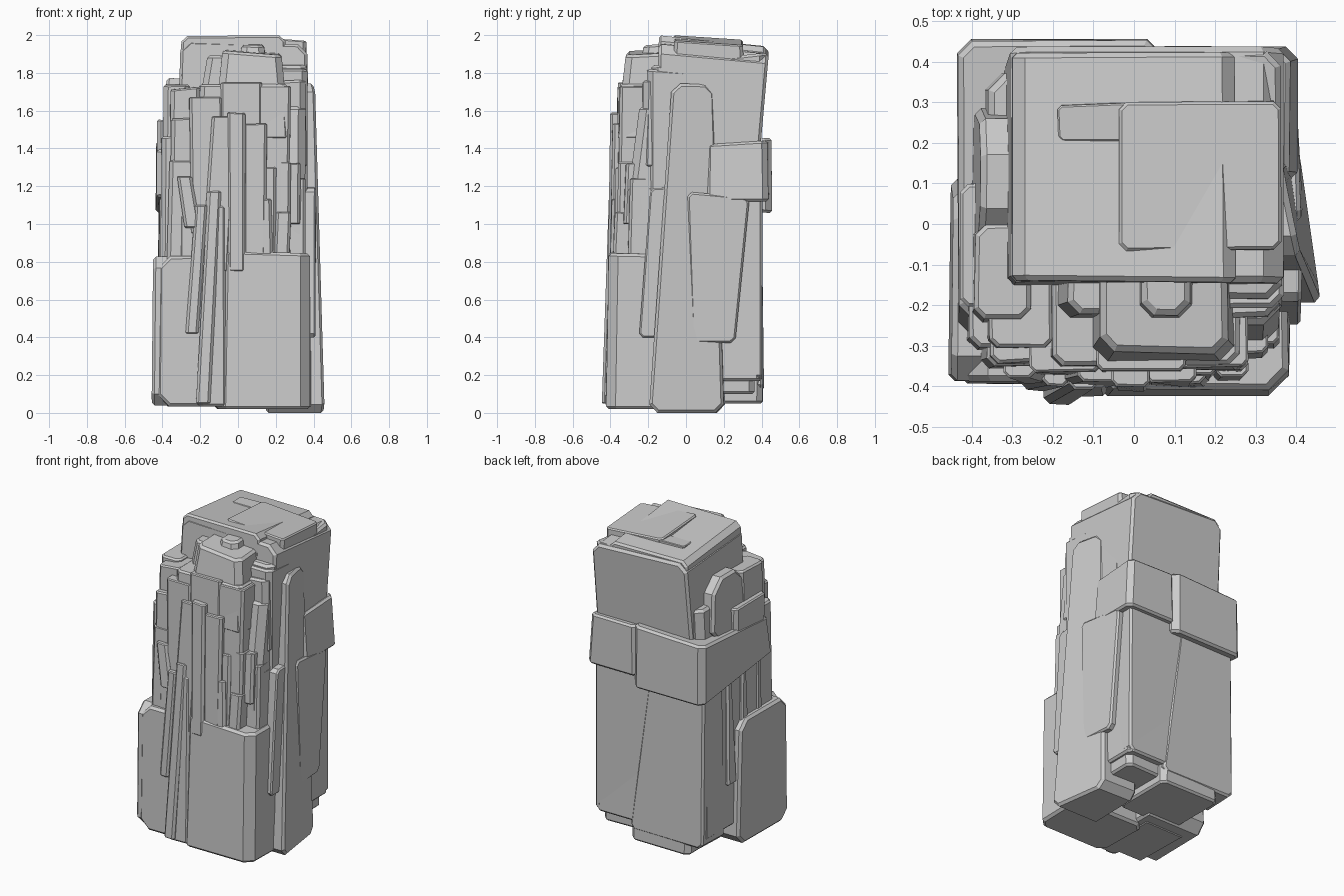
import bpy, bmesh, random

random.seed(4)


def block(name, x, y, z, bev=0.025, top=(0, 0, 0, 0), slope=(0, 0), jit=0.005,
          axis=2, skew=(0, 0), under=0.0):
    """Chamfered rock block. top = shifts of the x0, x1, y0, y1 sides at the top, slope = top tilt,
    axis = direction of the edges with the wide chamfer, skew = shift of x0, x1 at the back,
    under = tilt of the underside along y."""
    bm = bmesh.new()
    bmesh.ops.create_cube(bm, size=1)
    cx, cy = sum(x) / 2, sum(y) / 2
    wide = [e for e in bm.edges if abs((e.verts[0].co - e.verts[1].co)[axis]) > 0.5]
    for v in bm.verts:
        i, j, k = (int(c > 0) for c in v.co)
        px = x[i] + (top[i] if k else 0) + (skew[i] if j else 0)
        py = y[j] + (top[2 + j] if k else 0)
        pz = z[k] + (slope[0] * (px - cx) + slope[1] * (py - cy) if k else under * (py - cy))
        v.co = (px + random.uniform(-jit, jit), py + random.uniform(-jit, jit),
                pz + (random.uniform(-jit, jit) if k else 0))
    # wide chamfer along one axis, finer one on the remaining sharp rims
    bmesh.ops.bevel(bm, geom=wide, offset=bev, segments=1, affect='EDGES', clamp_overlap=True)
    bm.normal_update()
    rims = [e for e in bm.edges if len(e.link_faces) == 2 and abs(e.calc_face_angle(0)) > 1.1]
    bmesh.ops.bevel(bm, geom=rims, offset=min(bev * 0.4, 0.015), segments=1,
                    affect='EDGES', clamp_overlap=True)
    bmesh.ops.recalc_face_normals(bm, faces=bm.faces)
    me = bpy.data.meshes.new(name)
    bm.to_mesh(me)
    bm.free()
    ob = bpy.data.objects.new(name, me)
    bpy.context.collection.objects.link(ob)
    return ob


# central mass and feet
block("core_lower", (-0.41, 0.36), (-0.30, 0.40), (0.17, 1.20), 0.03, (0.01, 0, 0, -0.015))
block("core_upper", (-0.38, 0.355), (-0.31, 0.37), (1.10, 1.62), 0.04, (0.02, 0, 0.06, 0))
block("foot_back", (-0.30, 0.12), (0.0, 0.405), (0.05, 0.25), 0.03)
block("foot_side", (0.05, 0.34), (-0.1, 0.36), (0.10, 0.25), 0.03)
block("back_panel", (-0.41, 0.12), (0.2, 0.412), (0.12, 1.15), 0.03, (0.0, -0.14, 0, -0.01), axis=1)
block("back_panel_right", (0.0, 0.365), (0.2, 0.40), (0.17, 1.15), 0.03, (-0.03, 0, 0, 0), axis=1)

# large lower slabs
block("base_left", (-0.455, -0.05), (-0.385, 0.11), (0.04, 0.83), 0.06, (0.01, 0, 0.0, -0.03), axis=0)
block("base_front_left", (-0.43, -0.05), (-0.395, 0.0), (0.035, 0.83), 0.06, (0.008, 0, 0.005, 0), axis=1)
block("base_front_right", (-0.12, 0.385), (-0.42, -0.05), (0.02, 0.85), 0.05,
      (0.015, -0.005, 0.01, 0), (-0.03, 0), axis=2)
block("base_front_wedge", (-0.22, -0.05), (-0.425, -0.1), (0.035, 1.1), 0.03, (0.07, 0.0, 0.02, 0))
block("right_slab", (0.15, 0.458), (-0.195, 0.205), (0.0, 1.74), 0.045, (0, -0.045, 0.12, -0.06),
      axis=0, skew=(0, -0.05))
block("right_back_slab", (0.15, 0.42), (0.03, 0.26), (0.37, 1.16), 0.025, (0, -0.005, -0.02, 0.075),
      (0, -0.08), axis=0, skew=(0, -0.02))
block("right_thin_slab", (0.2, 0.405), (-0.25, -0.15), (0.40, 1.19), 0.02, (0, 0.005, 0.06, 0.06), axis=0)

# belt of blocks around the back
block("belt_left", (-0.435, 0.07), (-0.28, 0.454), (1.10, 1.42), 0.035, (0.005, 0, 0.05, 0),
      (0.02, 0.08), under=-0.12)
block("belt_right", (0.05, 0.40), (0.10, 0.434), (1.12, 1.43), 0.03, (0, -0.02, 0, 0), (0, 0.06))

# upper mass and cap plates
block("head", (-0.325, 0.36), (-0.165, 0.39), (1.35, 1.94), 0.05, (0.02, 0.01, 0.02, 0.045),
      (-0.04, -0.08), axis=1)
block("head_right", (0.0, 0.37), (-0.21, 0.30), (1.0, 1.80), 0.03, (0, -0.005, 0.0, 0.02), (0, -0.08))
block("head_right_upper", (0.0, 0.36), (-0.20, 0.40), (1.45, 1.87), 0.035, (0, 0.005, 0.02, 0.03), (0, 0.10))
block("cap_left", (-0.31, 0.25), (-0.15, 0.42), (1.75, 1.968), 0.03, (0.01, 0, 0.01, 0), (0.0, -0.10), axis=1)
block("cap_plate", (-0.04, 0.36), (-0.065, 0.305), (1.86, 1.972), 0.018, (0, 0, 0, 0), (-0.07, -0.08))
block("cap_chip", (-0.19, 0.0), (0.2, 0.295), (1.90, 1.965), 0.01)
block("left_lump", (-0.40, -0.2), (-0.07, 0.29), (1.38, 1.77), 0.08, (0.02, 0, 0.03, -0.04), axis=0)

# stepped brow above the columns
block("brow", (-0.105, 0.25), (-0.345, 0.0), (1.67, 1.91), 0.035, (0.02, -0.02, 0.03, 0), (-0.08, 0.05))
block("brow_left", (-0.21, 0.1), (-0.24, 0.0), (1.62, 1.89), 0.03, (0.05, 0, 0.02, 0))
block("brow_knob", (0.0, 0.15), (-0.245, -0.1), (1.85, 1.95), 0.03, (0.02, -0.01, 0.02, 0))
block("brow_shelf", (-0.22, 0.28), (-0.365, 0.0), (1.45, 1.74), 0.025, (0.02, -0.02, 0.02, 0))
block("brow_right", (0.2, 0.36), (-0.23, 0.0), (1.3, 1.76), 0.03)

# left shoulder steps
block("shoulder_outer", (-0.40, -0.25), (-0.25, 0.0), (1.35, 1.74), 0.025, (0.01, 0, 0.02, 0))
block("shoulder_mid", (-0.36, -0.2), (-0.31, 0.0), (1.4, 1.72), 0.02, (0, 0, 0.01, 0), (0.1, 0))
block("shoulder_low", (-0.425, -0.3), (-0.2, 0.1), (1.20, 1.55), 0.02)
block("shoulder_front", (-0.36, -0.2), (-0.35, -0.1), (1.0, 1.56), 0.02, (0.01, 0, 0.01, 0))
block("left_column", (-0.415, -0.25), (-0.31, 0.0), (0.7, 1.46), 0.025, (0.01, 0, 0.01, 0))
block("left_column_inner", (-0.38, -0.2), (-0.36, -0.1), (0.7, 1.34), 0.02, (0.02, 0, 0.01, 0))

# front columns: x range, front y, z range, lean of the top in x
columns = [
    ((-0.25, -0.07), -0.375, (0.95, 1.67), -0.01),
    ((-0.09, 0.13), -0.375, (0.8, 1.75), 0.0),
    ((0.08, 0.26), -0.365, (0.8, 1.73), 0.02),
    ((-0.05, 0.04), -0.41, (0.75, 1.59), -0.005),
    ((0.03, 0.15), -0.40, (0.75, 1.53), 0.0),
    ((-0.19, -0.05), -0.40, (0.75, 1.57), 0.05),
    ((0.13, 0.20), -0.385, (0.75, 1.30), 0.0),
    ((0.12, 0.19), -0.405, (0.75, 1.13), -0.01),
    ((0.19, 0.27), -0.39, (0.75, 1.06), 0.01),
    ((0.18, 0.27), -0.37, (0.75, 1.33), 0.01),
    ((0.24, 0.33), -0.33, (1.0, 1.32), 0.0),
    ((0.26, 0.355), -0.31, (0.75, 1.24), 0.0),
    ((-0.28, -0.2), -0.39, (0.98, 1.25), -0.04),
    ((-0.28, -0.21), -0.41, (0.42, 1.10), 0.05),
    ((-0.22, -0.15), -0.445, (0.05, 1.17), 0.06),
    ((-0.31, -0.2), -0.365, (0.7, 1.15), 0.0),
]
for n, (x, y, z, lean) in enumerate(columns):
    block(f"front_column_{n + 1:02d}", x, (y, -0.12), z, 0.014,
          (lean, lean, 0.012 if y > -0.43 else 0.04, 0), jit=0.004)

# thin splinters in the recess on the left side
for n, (y, z) in enumerate([(-0.2, (0.3, 1.2)), (-0.05, (0.45, 1.15)), (0.09, (0.45, 1.12))]):
    block(f"left_splinter_{n + 1}", (-0.425, -0.3), (y, y + 0.09), z, 0.012, (0.01, 0, 0.03, -0.02))
